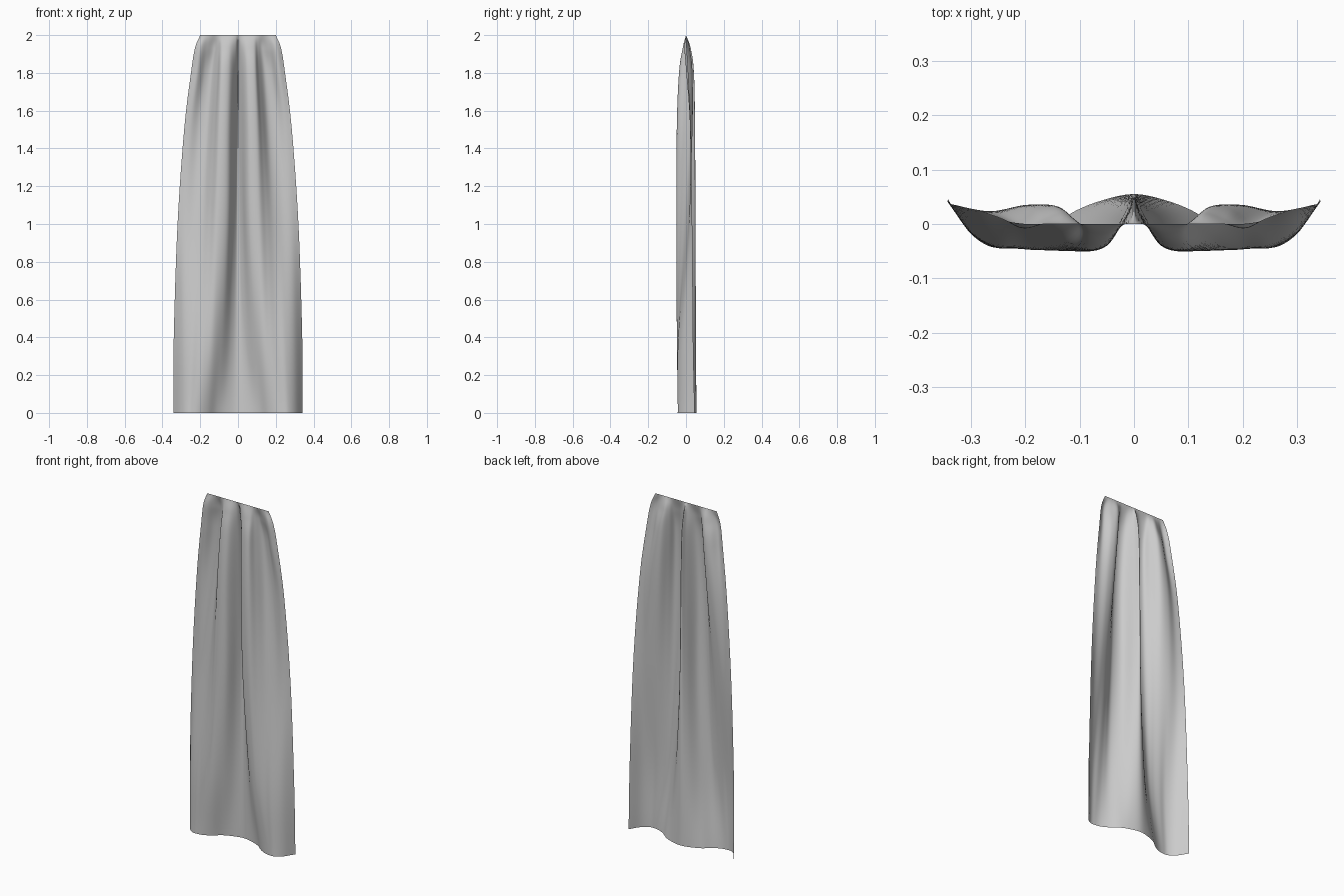
import bpy

if "Cube" in bpy.data.objects:
    bpy.data.objects.remove(bpy.data.objects["Cube"])

# Half cross-sections of the cloth (centre pleat -> side edge) at several heights
SECTIONS = [
    (2.00, [(0, 0), (.012, 0), (.04, 0), (.08, 0), (.105, 0), (.128, 0), (.152, 0), (.178, 0), (.2, 0)]),
    (1.93, [(0, .025), (.012, .005), (.045, -.016), (.085, -.014), (.106, .006), (.13, .02),
            (.165, .008), (.2, -.008), (.228, .004)]),
    (1.80, [(0, .042), (.013, .015), (.045, -.03), (.09, -.034), (.111, .0), (.14, .032),
            (.178, .028), (.215, .002), (.249, .012)]),
    (1.50, [(0, .048), (.016, .02), (.05, -.04), (.1, -.046), (.128, -.012), (.16, .026),
            (.205, .034), (.25, .022), (.285, .024)]),
    (1.00, [(0, .05), (.023, .025), (.055, -.034), (.11, -.05), (.15, -.028), (.188, -.004),
            (.232, .011), (.28, .018), (.32, .033)]),
    (0.40, [(0, .053), (.04, .035), (.085, -.012), (.13, -.044), (.17, -.048), (.21, -.042),
            (.25, -.038), (.297, -.014), (.34, .038)]),
    (0.00, [(0, .055), (.06, .043), (.115, .02), (.16, -.015), (.2, -.036), (.235, -.043),
            (.268, -.04), (.305, -.012), (.342, .046)]),
]


def smooth_path(points, steps):
    """Catmull-Rom resampling of a list of tuples."""
    first = tuple(2 * a - b for a, b in zip(points[0], points[1]))
    last = tuple(2 * a - b for a, b in zip(points[-1], points[-2]))
    p = [first] + points + [last]
    out = []
    for i in range(1, len(p) - 2):
        for s in range(steps):
            t = s / steps
            out.append(tuple(
                .5 * (2 * b + (c - a) * t + (2 * a - 5 * b + 4 * c - d) * t * t
                      + (3 * b - a - 3 * c + d) * t ** 3)
                for a, b, c, d in zip(p[i - 1], p[i], p[i + 1], p[i + 2])))
    out.append(points[-1])
    return out


# Mirror each section to full width and smooth it across the cloth
rows = []
for z, half in SECTIONS:
    full = [(-x, y, z) for x, y in reversed(half[1:])] + [(x, y, z) for x, y in half]
    rows.append(smooth_path(full, 6))

# Smooth each strand from the gathered top down to the hem
strands = [smooth_path(list(col), 12) for col in zip(*rows)]
n = len(strands[0])
verts = [v for strand in strands for v in strand]
faces = [(i * n + j, i * n + j + 1, (i + 1) * n + j + 1, (i + 1) * n + j)
         for i in range(len(strands) - 1) for j in range(n - 1)]

# Gathered curtain: a single open sheet
mesh = bpy.data.meshes.new("curtain")
mesh.from_pydata(verts, [], faces)
mesh.polygons.foreach_set("use_smooth", [True] * len(faces))
curtain = bpy.data.objects.new("curtain", mesh)
bpy.context.collection.objects.link(curtain)
